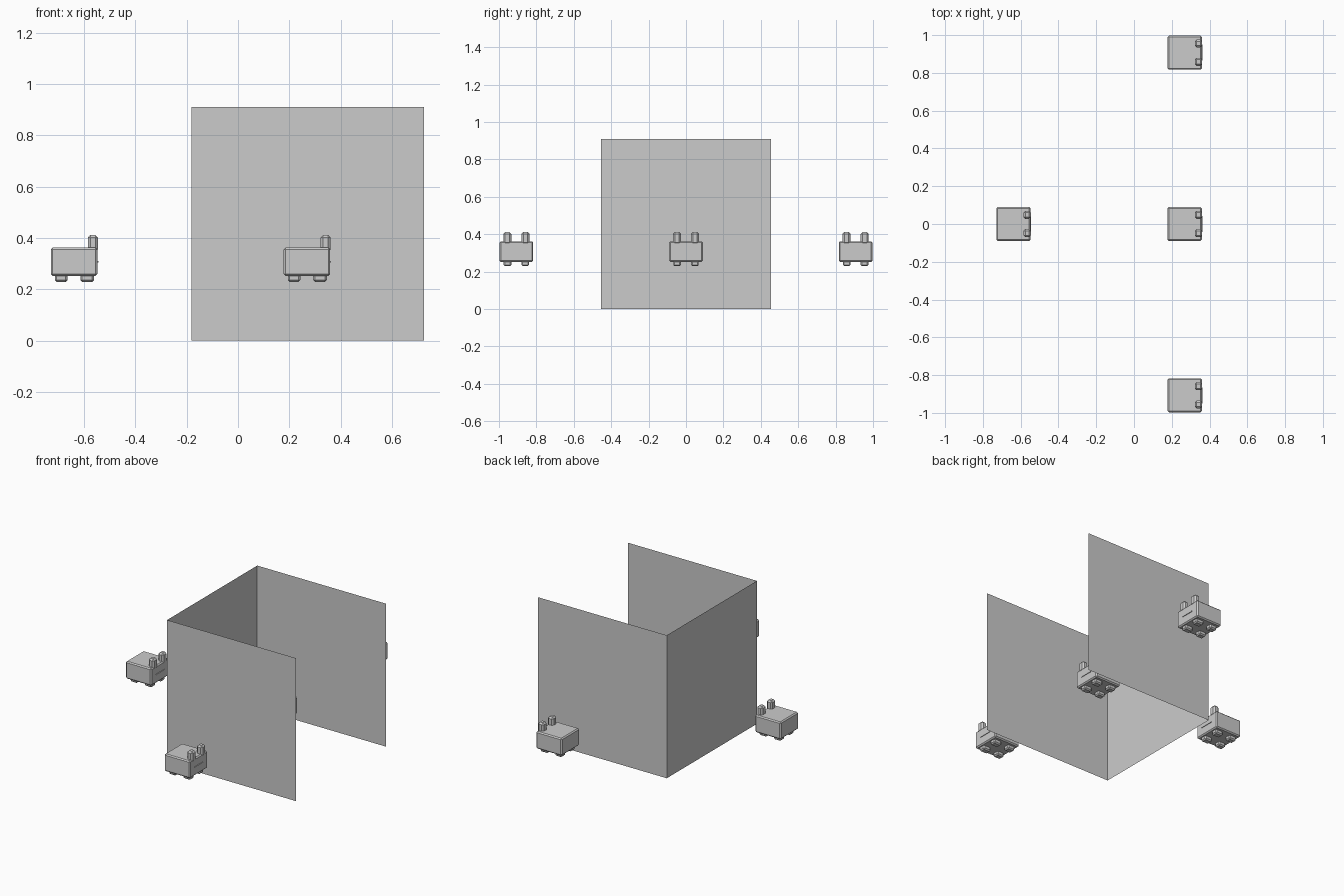
import bpy, bmesh
from mathutils import Vector

if "Cube" in bpy.data.objects:
    bpy.data.objects.remove(bpy.data.objects["Cube"])

STEP = 0.907  # spacing between the repeated critters


def add_box(bm, lo, hi, bevel=0.0):
    """Add a chamfered box between two corners to a bmesh."""
    part = bmesh.new()
    bmesh.ops.create_cube(part, size=1)
    lo, hi = Vector(lo), Vector(hi)
    for v in part.verts:
        v.co = Vector((lo[i] + (v.co[i] + 0.5) * (hi[i] - lo[i]) for i in range(3)))
    if bevel:
        bmesh.ops.bevel(part, geom=part.edges[:], offset=bevel, segments=1,
                        profile=0.5, affect='EDGES')
    tmp = bpy.data.meshes.new("part")
    part.to_mesh(tmp)
    part.free()
    bm.from_mesh(tmp)
    bpy.data.meshes.remove(tmp)


def finish(bm, name):
    me = bpy.data.meshes.new(name)
    bm.to_mesh(me)
    bm.free()
    return me


def place(me, name, loc=(0, 0, 0)):
    ob = bpy.data.objects.new(name, me)
    ob.location = loc
    bpy.context.collection.objects.link(ob)
    return ob


# body
bm = bmesh.new()
add_box(bm, (0.178, -0.09, 0.252), (0.359, 0.09, 0.362), 0.007)
body = finish(bm, "body")

# ears
bm = bmesh.new()
for y0, y1 in ((-0.07, -0.027), (0.027, 0.07)):
    add_box(bm, (0.322, y0, 0.345), (0.361, y1, 0.412), 0.010)
ears = finish(bm, "ears")

# four stubby legs, front pair a little longer
bm = bmesh.new()
for y0, y1 in ((-0.068, -0.027), (0.027, 0.068)):
    add_box(bm, (0.194, y0, 0.229), (0.243, y1, 0.265), 0.007)
    add_box(bm, (0.293, y0, 0.229), (0.346, y1, 0.265), 0.007)
legs = finish(bm, "legs")

# thin mouth strip on the face
bm = bmesh.new()
add_box(bm, (0.355, -0.042, 0.304), (0.363, 0.042, 0.310))
mouth = finish(bm, "mouth")

# four critters sharing the same meshes
spots = {"centre": (0, 0, 0), "left": (-STEP, 0, 0),
         "front": (0, -STEP, 0), "back": (0, STEP, 0)}
for where, loc in spots.items():
    for part in (body, ears, legs, mouth):
        place(part, f"{where}_{part.name}", loc)

# three thin upright panels, open towards +x
h = STEP / 2
path = [(0.725, -h), (-0.182, -h), (-0.182, h), (0.725, h)]
bm = bmesh.new()
low = [bm.verts.new((x, y, 0)) for x, y in path]
top = [bm.verts.new((x, y, 0.91)) for x, y in path]
for i in range(3):
    bm.faces.new((low[i], top[i], top[i + 1], low[i + 1]))
place(finish(bm, "pen_walls"), "pen_walls")
